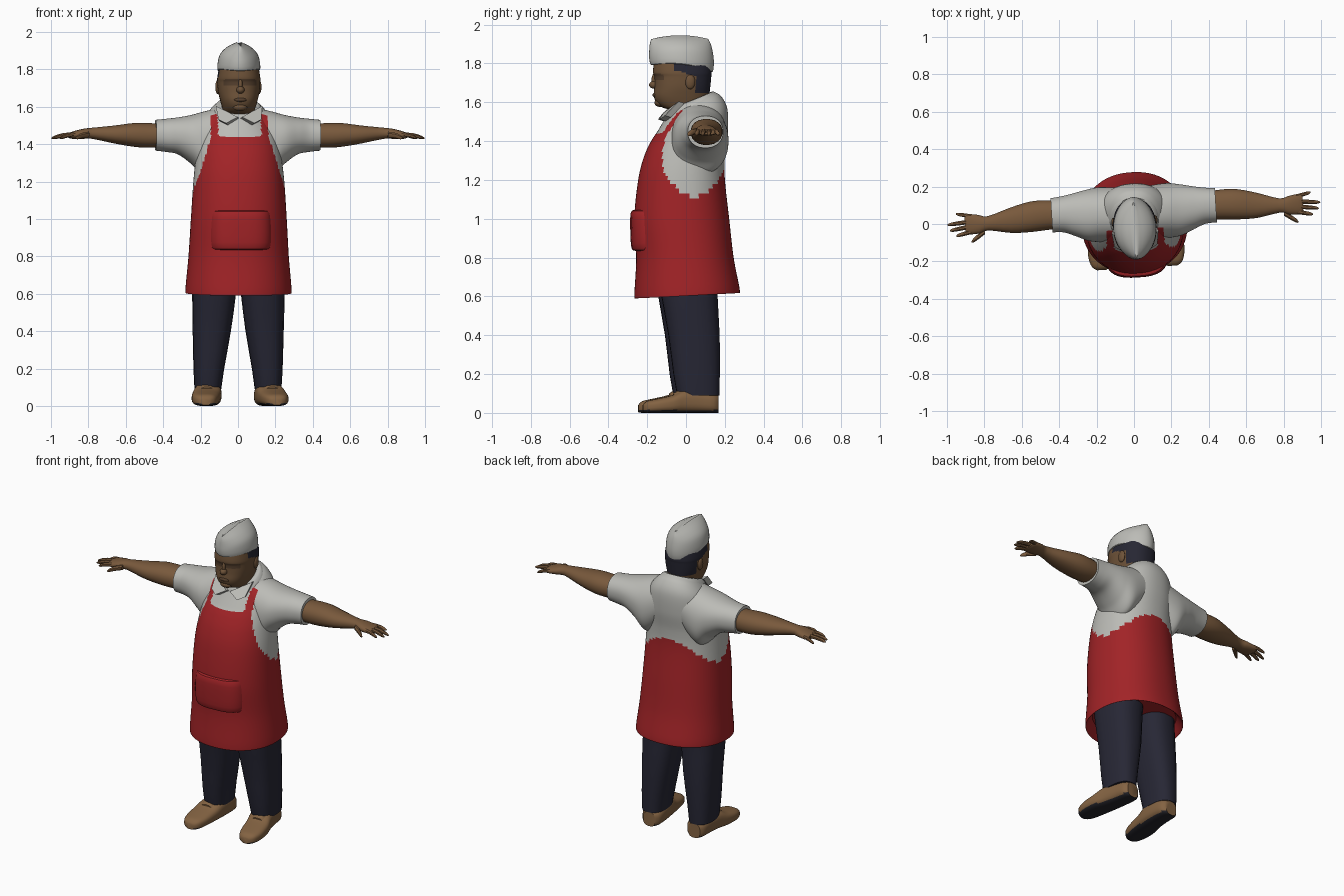
import bpy, bmesh, math
from mathutils import Matrix, Vector

TURN = Matrix.Translation((0.003, 0, 0)) @ Matrix.Rotation(math.radians(3.5), 4, 'Z')


def mat(name, r, g, b):
    m = bpy.data.materials.new(name)
    m.diffuse_color = (r, g, b, 1)
    return m


RED = mat("apron red", 0.36, 0.017, 0.02)
WHITE = mat("shirt white", 0.5, 0.5, 0.47)
SKIN = mat("skin brown", 0.19, 0.1, 0.045)
FACE = mat("face brown", 0.155, 0.085, 0.04)
BROW = mat("brow brown", 0.095, 0.053, 0.028)
NAVY = mat("trouser navy", 0.02, 0.02, 0.035)
HAIR = mat("hair dark", 0.02, 0.02, 0.033)
SHOE = mat("shoe tan", 0.23, 0.125, 0.055)
SOLE = mat("sole dark", 0.018, 0.018, 0.024)


def finish(name, bm, mats, rule=None, side=1, angle=40):
    """Mirror, turn, colour by rule and shade one part."""
    bmesh.ops.recalc_face_normals(bm, faces=bm.faces)
    if rule:
        for f in bm.faces:
            f.material_index = rule(f.calc_center_median())
    if side < 0:
        bmesh.ops.scale(bm, vec=(-1, 1, 1), verts=bm.verts)
        bmesh.ops.reverse_faces(bm, faces=bm.faces)
    bmesh.ops.transform(bm, matrix=TURN, verts=bm.verts)
    me = bpy.data.meshes.new(name)
    bm.to_mesh(me)
    bm.free()
    for m in mats:
        me.materials.append(m)
    ob = bpy.data.objects.new(name, me)
    bpy.context.collection.objects.link(ob)
    bpy.ops.object.select_all(action='DESELECT')
    ob.select_set(True)
    bpy.context.view_layer.objects.active = ob
    bpy.ops.object.shade_smooth_by_angle(angle=math.radians(angle))


def smooth_rings(rings, k):
    """Catmull-Rom interpolation through the section list."""
    rs = [Vector(tuple(r) + (0,) * (6 - len(r))) for r in rings]
    out = []
    for i in range(len(rs) - 1):
        a, b, c, d = rs[max(i - 1, 0)], rs[i], rs[i + 1], rs[min(i + 2, len(rs) - 1)]
        for j in range(k):
            t = j / k
            out.append(0.5 * (2 * b + (c - a) * t + (2 * a - 5 * b + 4 * c - d) * t * t
                              + (3 * b - a - 3 * c + d) * t ** 3))
    return out + [rs[-1]]


def loft(name, rings, mats, axis='z', n=32, k=4, p=2.2, rule=None, side=1, arch=0, angle=40):
    """Sections: (position, u min, u max, v min, v max, tilt along v)."""
    bm = bmesh.new()
    loops = []
    for t, u0, u1, v0, v1, tilt in smooth_rings(rings, k):
        loop = []
        for i in range(n):
            a = 2 * math.pi * (i + 0.5) / n
            c, s = math.cos(a), math.sin(a)
            u = (u0 + u1) / 2 + (u1 - u0) / 2 * math.copysign(abs(c) ** (2 / p), c)
            v = (v0 + v1) / 2 + (v1 - v0) / 2 * math.copysign(abs(s) ** (2 / p), s)
            w = t + tilt * v - arch * (v + 0.03) ** 2
            co = {'z': (u, v, w), 'x': (w, u, v), 'y': (u, w, v)}[axis]
            loop.append(bm.verts.new(co))
        loops.append(loop)
    for a, b in zip(loops, loops[1:]):
        for i in range(n):
            j = (i + 1) % n
            bm.faces.new((a[i], a[j], b[j], b[i]))
    bm.faces.new(loops[0])
    bm.faces.new(loops[-1])
    finish(name, bm, mats, rule, side, angle)


def ball(name, loc, size, m, side=1):
    bm = bmesh.new()
    bmesh.ops.create_uvsphere(bm, u_segments=14, v_segments=8, radius=1)
    bmesh.ops.scale(bm, vec=size, verts=bm.verts)
    bmesh.ops.translate(bm, vec=loc, verts=bm.verts)
    finish(name, bm, [m], side=side)


def apron_rule(c):
    """0 = shirt, 1 = apron: armhole arc, bib and shoulder straps."""
    x, y, z = abs(c.x), c.y, c.z
    if z < 1.115 + 5.2 * (y - 0.03) ** 2:
        return 1
    if y > -0.03:
        return 0
    if z < 1.44:
        return int(x < 0.155 + 0.3 * (1.44 - z))
    return int(0.115 < x < 0.155 and z < 1.56)


# Torso with apron skirt
loft("torso_and_apron", [
    (0.66, -0.25, 0.25, -0.22, 0.23, 0.05), (0.607, -0.278, 0.278, -0.258, 0.27, 0.05),
    (0.63, -0.283, 0.283, -0.265, 0.275, 0.05), (0.8, -0.268, 0.268, -0.256, 0.245),
    (1.0, -0.256, 0.256, -0.266, 0.222), (1.2, -0.243, 0.243, -0.246, 0.2),
    (1.32, -0.23, 0.23, -0.216, 0.2), (1.42, -0.215, 0.215, -0.178, 0.215, 0.1),
    (1.5, -0.19, 0.19, -0.142, 0.213, 0.3), (1.56, -0.145, 0.145, -0.108, 0.18, 0.4),
    (1.6, -0.1, 0.1, -0.08, 0.14, 0.4)], [WHITE, RED], n=96, k=8, rule=apron_rule)

# Apron pocket
loft("apron_pocket", [
    (0.835, -0.15, 0.15, -0.262, 0), (0.85, -0.168, 0.168, -0.28, 0),
    (0.94, -0.172, 0.172, -0.286, 0), (1.03, -0.165, 0.165, -0.284, 0),
    (1.045, -0.15, 0.15, -0.266, 0)], [RED], k=3, p=2.9)

for s, tag in ((1, "left"), (-1, "right")):
    # Sleeve
    loft(tag + "_sleeve", [
        (0.09, -0.08, 0.2, 1.3, 1.595), (0.18, -0.085, 0.208, 1.23, 1.575),
        (0.25, -0.075, 0.198, 1.295, 1.556), (0.32, -0.045, 0.183, 1.345, 1.543),
        (0.38, -0.022, 0.172, 1.358, 1.536), (0.44, -0.018, 0.165, 1.365, 1.53)],
        [WHITE, RED], axis='x', n=56, k=7, rule=apron_rule, side=s)
    # Forearm and palm
    loft(tag + "_arm", [
        (0.40, 0.0, 0.15, 1.385, 1.51), (0.48, -0.005, 0.157, 1.38, 1.513),
        (0.56, -0.01, 0.153, 1.386, 1.513), (0.66, -0.008, 0.128, 1.403, 1.5),
        (0.78, 0.013, 0.09, 1.428, 1.488), (0.83, 0.0, 0.1, 1.428, 1.482),
        (0.885, -0.002, 0.108, 1.428, 1.468), (0.905, 0.008, 0.102, 1.433, 1.46)],
        [SKIN], axis='x', n=20, k=3, side=s)
    # Fingers and thumb: root x, root y, tip x, tip y, radius
    for i, (x0, y0, x1, y1, r) in enumerate((
            (0.80, 0.01, 0.875, -0.042, 0.016), (0.87, 0.012, 0.955, -0.006, 0.013),
            (0.88, 0.04, 0.988, 0.024, 0.013), (0.88, 0.066, 0.998, 0.056, 0.013),
            (0.87, 0.094, 0.95, 0.112, 0.012))):
        rings = []
        for t, f, z in ((0, 1, 1.452), (0.5, 0.95, 1.447), (0.85, 0.75, 1.437), (1, 0.3, 1.432)):
            y = y0 + (y1 - y0) * t
            rings.append((x0 + (x1 - x0) * t, y - r * f, y + r * f, z - r * f, z + r * f))
        loft(f"{tag}_{'thumb' if i == 0 else 'finger_%d' % i}", rings, [SKIN],
             axis='x', n=8, k=2, p=2, side=s)
    # Trouser leg
    loft(tag + "_trouser_leg", [
        (0.09, 0.09, 0.232, -0.055, 0.162), (0.2, 0.075, 0.238, -0.075, 0.165),
        (0.4, 0.04, 0.243, -0.1, 0.165), (0.6, 0.014, 0.247, -0.135, 0.155),
        (0.72, 0.005, 0.245, -0.15, 0.16)], [NAVY], n=20, k=2, p=2.5, side=s)
    # Shoe with dark sole
    loft(tag + "_shoe", [
        (-0.235, 0.165, 0.215, 0.004, 0.04), (-0.215, 0.138, 0.242, 0, 0.06),
        (-0.16, 0.117, 0.258, 0, 0.073), (-0.08, 0.103, 0.255, 0, 0.092),
        (-0.02, 0.093, 0.24, 0, 0.12), (0.06, 0.088, 0.225, 0, 0.118),
        (0.13, 0.092, 0.215, 0, 0.1), (0.157, 0.115, 0.195, 0, 0.09)],
        [SHOE, SOLE], axis='y', n=28, k=3, p=2.9,
        rule=lambda c: int(c.z < 0.014), side=s)
    # Shoe cuff ridge
    loft(tag + "_shoe_tongue", [
        (-0.075, 0.135, 0.215, 0.05, 0.102), (-0.05, 0.125, 0.22, 0.05, 0.116),
        (-0.02, 0.125, 0.215, 0.05, 0.125)], [SHOE], axis='y', n=14, k=2, side=s)
    # Ear
    ball(tag + "_ear", (0.11, 0.015, 1.705), (0.014, 0.026, 0.038), FACE, s)
    # Collar point: thin folded flap
    bm = bmesh.new()
    tri = [(0.012, -0.118, 1.545), (0.125, -0.045, 1.605), (0.115, -0.115, 1.532),
           (0.075, -0.14, 1.512)]
    front = bm.faces.new([bm.verts.new(v) for v in tri])
    ext = bmesh.ops.extrude_face_region(bm, geom=[front])
    bmesh.ops.translate(bm, vec=(-0.01, 0.03, -0.01),
                        verts=[g for g in ext["geom"] if isinstance(g, bmesh.types.BMVert)])
    finish(tag + "_collar_point", bm, [WHITE], side=s)

# Collar band around the neck
loft("collar", [
    (1.545, -0.14, 0.14, -0.105, 0.165, 0.4), (1.575, -0.13, 0.13, -0.1, 0.155, 0.42),
    (1.598, -0.108, 0.108, -0.09, 0.14, 0.42), (1.594, -0.09, 0.09, -0.075, 0.125, 0.42)],
    [WHITE], k=3)


def head_rule(c):
    """0 = face, 1 = hair, 2 = shaded brow."""
    if (c.y > 0.045 and c.z > 1.65) or (c.y > -0.06 and c.z > 1.745 - 0.3 * c.y):
        return 1
    return 2 if c.y < -0.09 and 1.712 < c.z < 1.748 and abs(c.x) < 0.085 else 0


# Neck and head
loft("head", [
    (1.5, -0.075, 0.075, -0.06, 0.1), (1.555, -0.08, 0.08, -0.08, 0.11),
    (1.575, -0.083, 0.083, -0.125, 0.112), (1.6, -0.09, 0.09, -0.153, 0.115),
    (1.635, -0.1, 0.1, -0.166, 0.12), (1.68, -0.11, 0.11, -0.163, 0.125),
    (1.73, -0.114, 0.114, -0.163, 0.13), (1.76, -0.114, 0.114, -0.17, 0.132),
    (1.84, -0.1, 0.1, -0.16, 0.12)], [FACE, HAIR, BROW], n=56, k=6, p=2.3, rule=head_rule)

# Nose, lips and chin
ball("nose", (0, -0.165, 1.69), (0.022, 0.026, 0.02), FACE)
ball("nose_bridge", (0, -0.16, 1.715), (0.012, 0.018, 0.036), FACE)
ball("lips", (0, -0.158, 1.637), (0.034, 0.015, 0.012), BROW)
ball("chin", (0, -0.135, 1.598), (0.04, 0.028, 0.022), FACE)

# Folded cap with a ridge running front to back
loft("cap", [
    (1.795, -0.1, 0.1, -0.16, 0.12, -0.1), (1.796, -0.114, 0.114, -0.182, 0.138, -0.1),
    (1.84, -0.112, 0.112, -0.19, 0.144, -0.05), (1.885, -0.098, 0.098, -0.19, 0.138),
    (1.922, -0.06, 0.06, -0.187, 0.128), (1.945, -0.012, 0.012, -0.18, 0.115)],
    [WHITE], n=40, k=3, p=1.9, arch=0.9)
